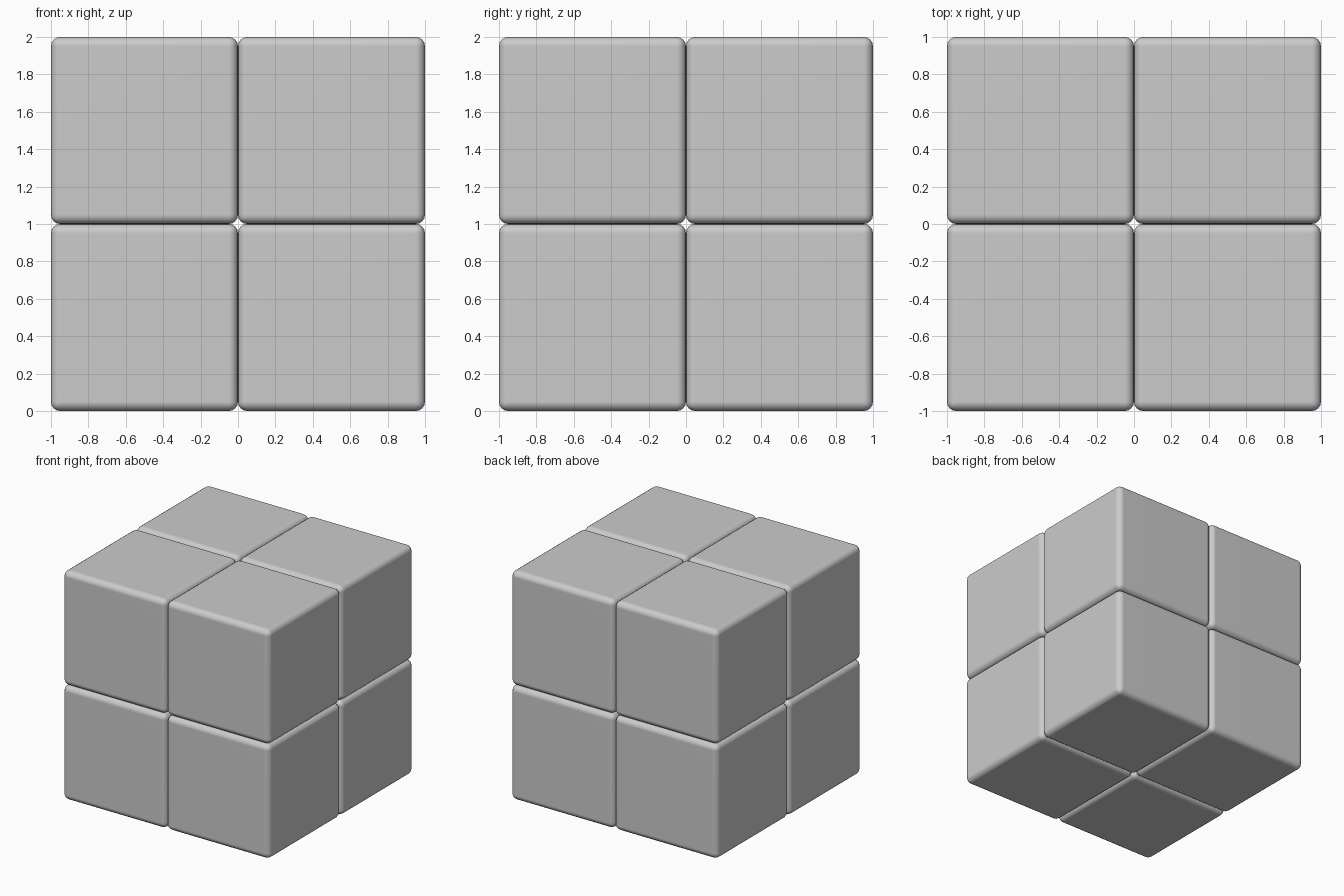
import bpy
import bmesh
from itertools import product

if "Cube" in bpy.data.objects:
    bpy.data.objects.remove(bpy.data.objects["Cube"])

RADIUS = 0.05


# One rounded unit block of the 2 x 2 x 2 stack
def block(name, centre):
    mesh = bpy.data.meshes.new(name)
    bm = bmesh.new()
    bmesh.ops.create_cube(bm, size=1.0)
    bmesh.ops.bevel(bm, geom=bm.edges[:], offset=RADIUS, segments=4,
                    profile=0.5, affect='EDGES')
    for f in bm.faces:
        f.smooth = True
    bm.to_mesh(mesh)
    bm.free()
    obj = bpy.data.objects.new(name, mesh)
    obj.location = centre
    bpy.context.collection.objects.link(obj)
    # keep the big faces flat-shaded
    mod = obj.modifiers.new("face_normals", 'WEIGHTED_NORMAL')
    mod.keep_sharp = True


# Eight touching blocks
for x, y, z in product((-0.5, 0.5), (-0.5, 0.5), (0.5, 1.5)):
    block("_".join(("lower" if z < 1 else "upper",
                    "front" if y < 0 else "back",
                    "left" if x < 0 else "right", "block")), (x, y, z))
